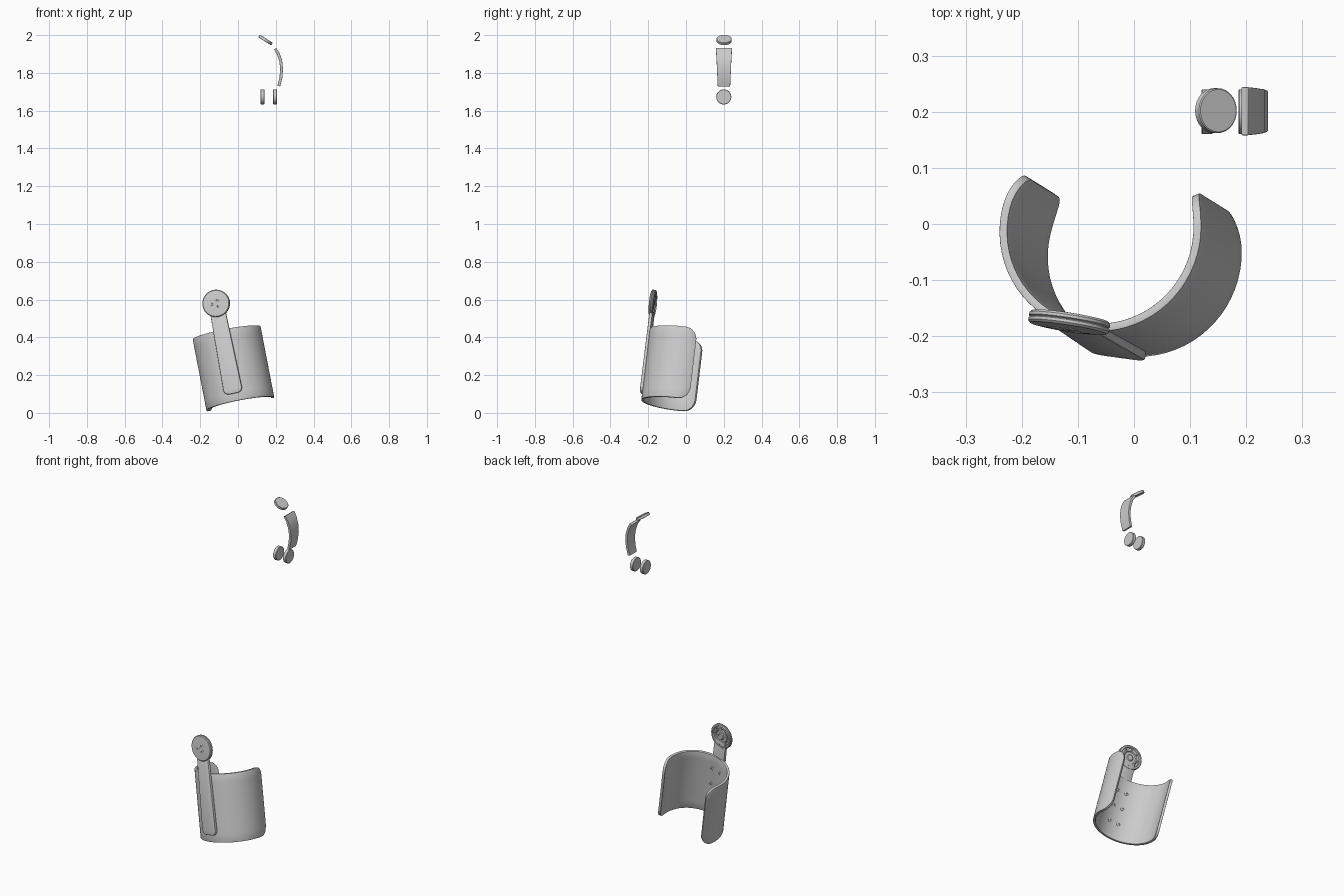
import bpy, bmesh, math
from mathutils import Matrix, Vector

cube = bpy.data.objects.get("Cube")
if cube:
    bpy.data.objects.remove(cube, do_unlink=True)

grey = bpy.data.materials.new("plain grey")
grey.use_nodes = True
grey.diffuse_color = (0.6, 0.6, 0.6, 1)
grey.node_tree.nodes["Principled BSDF"].inputs["Base Color"].default_value = (0.6, 0.6, 0.6, 1)


def frame(origin, up, side):
    """Matrix whose z is up and whose x is near side."""
    z = Vector(up).normalized()
    y = z.cross(Vector(side)).normalized()
    x = y.cross(z)
    m = Matrix((x, y, z)).transposed().to_4x4()
    m.translation = origin
    return m


def finish(name, bm, matrix, solid=0, bevel=0, angle=35):
    """Turn a bmesh into a shaded object with its modifiers applied."""
    bmesh.ops.recalc_face_normals(bm, faces=bm.faces)
    mesh = bpy.data.meshes.new(name)
    bm.to_mesh(mesh)
    bm.free()
    mesh.materials.append(grey)
    ob = bpy.data.objects.new(name, mesh)
    bpy.context.collection.objects.link(ob)
    ob.matrix_world = matrix
    if solid:
        mod = ob.modifiers.new("thickness", "SOLIDIFY")
        mod.thickness, mod.offset = solid, 0
    if bevel:
        mod = ob.modifiers.new("soft edge", "BEVEL")
        mod.width, mod.segments, mod.limit_method = bevel, 2, 'ANGLE'
        mod.angle_limit = math.radians(50)
    bpy.ops.object.select_all(action='DESELECT')
    ob.select_set(True)
    bpy.context.view_layer.objects.active = ob
    if ob.modifiers:
        bpy.ops.object.convert(target='MESH')
    bpy.ops.object.shade_smooth_by_angle(angle=math.radians(angle))
    return ob


def lathe(name, profile, matrix, seg=32):
    """Closed turned part from (radius, height) pairs."""
    bm = bmesh.new()
    rings = [[bm.verts.new((r * math.cos(t), r * math.sin(t), h))
              for t in (math.tau * i / seg for i in range(seg))] for r, h in profile]
    for a, b in zip(rings, rings[1:]):
        for i in range(seg):
            j = (i + 1) % seg
            bm.faces.new((a[i], a[j], b[j], b[i]))
    bm.faces.new(rings[0])
    bm.faces.new(rings[-1])
    return finish(name, bm, matrix)


# Open cuff: part of a tilted cylinder with rounded corners
HEIGHT, RADIUS, CORNER = 0.386, 0.176, 0.065
cuff_frame = frame((0.0125, -0.055, 0.047), (-0.188, 0.117, 0.974), (1, 0, 0))
start, end = math.radians(-216), math.radians(22)
length = (end - start) * RADIUS
bend = [CORNER * (1 - math.cos(math.pi / 2 * i / 8)) for i in range(9)]
middle = [CORNER + (length - 2 * CORNER) * i / 36 for i in range(1, 36)]
columns = bend + middle + [length - d for d in reversed(bend)]
bm = bmesh.new()
grid = []
for s in columns:
    gap = max(0, CORNER - min(s, length - s))
    inset = CORNER - math.sqrt(max(0, CORNER ** 2 - gap ** 2))
    t = start + s / RADIUS
    grid.append([bm.verts.new((RADIUS * math.cos(t), RADIUS * math.sin(t),
                               inset + (HEIGHT - 2 * inset) * k / 8)) for k in range(9)])
for a, b in zip(grid, grid[1:]):
    for k in range(8):
        bm.faces.new((a[k], b[k], b[k + 1], a[k + 1]))
finish("arm_cuff", bm, cuff_frame, solid=0.014, bevel=0.004)

# Strap frame: x across, y along the cuff axis, z outward
spin = math.radians(-99)
outward = Vector((math.cos(spin), math.sin(spin), 0))
strap_frame = cuff_frame @ frame((0, 0, 0), outward, (-outward.y, outward.x, 0))

# Flat tapered strap with rounded lower corners
LOW, HIGH, WIDE, NARROW, ROUND = 0.04, 0.5, 0.05, 0.041, 0.028
outline = [(NARROW, HIGH), (-NARROW, HIGH)]
for sign, first in ((-1, math.pi), (1, 1.5 * math.pi)):
    for i in range(7):
        t = first + math.pi / 2 * i / 6
        outline.append((sign * (WIDE - ROUND) + ROUND * math.cos(t),
                        LOW + ROUND + ROUND * math.sin(t)))
bm = bmesh.new()
base = bm.faces.new([bm.verts.new((x, y, 0.175)) for x, y in outline])
top = bmesh.ops.extrude_face_region(bm, geom=[base])["geom"]
bmesh.ops.translate(bm, vec=(0, 0, 0.017),
                    verts=[v for v in top if isinstance(v, bmesh.types.BMVert)])
finish("front_strap", bm, strap_frame, bevel=0.004)

# Round joint at the strap's end: domed front, grooved rim, recessed back
joint = strap_frame @ Matrix.Translation((0, 0.529, 0.185))
lathe("joint_disc", [(0.015, -0.008), (0.02, -0.004), (0.034, -0.004), (0.038, -0.009),
                     (0.043, -0.009), (0.046, -0.004), (0.056, -0.004), (0.06, -0.012),
                     (0.069, -0.011), (0.073, -0.007), (0.073, -0.002), (0.07, 0),
                     (0.073, 0.002), (0.073, 0.007), (0.069, 0.011), (0.04, 0.013),
                     (0.01, 0.0135)], joint, 48)

# Small screws on both faces of the joint
stud = [(0.011, -0.003), (0.011, 0.002), (0.008, 0.004), (0.005, 0.004), (0.004, 0.001)]
for i in range(3):
    t = math.radians(60 + 120 * i)
    x, y = 0.019 * math.cos(t), 0.019 * math.sin(t)
    lathe(f"joint_screw_{i + 1}", stud, joint @ Matrix.Translation((x, y, 0.012)), 16)
for i in range(8):
    t = math.tau * i / 8
    spot = Matrix.Translation((0.051 * math.cos(t), 0.051 * math.sin(t), -0.005))
    lathe(f"joint_back_stud_{i + 1}", [(0.005, 0), (0.005, -0.004), (0.003, -0.006)],
          joint @ spot, 10)

# Rivets inside the cuff, two columns of three
for row in range(3):
    for side in (-1, 1):
        t = spin + side * 0.17
        inward = Vector((-math.cos(t), -math.sin(t), 0))
        place = frame(-inward * 0.169 + Vector((0, 0, 0.1 + 0.1 * row)), inward, (0, 0, 1))
        lathe(f"cuff_rivet_{row + 1}_{'left' if side > 0 else 'right'}", stud,
              cuff_frame @ place, 16)

# Three loose upper discs
coin = [(0.038, -0.01), (0.04, -0.008), (0.04, 0.008), (0.038, 0.01)]
for name, spot, axis in (("lower_disc_right", (0.13, 0.2, 1.673), (1, 0, 0)),
                         ("lower_disc_left", (0.196, 0.2, 1.673), (1, 0, 0)),
                         ("top_disc", (0.146, 0.202, 1.974), (0.54, 0, 0.84))):
    lathe(name, [(r, h * 0.8) if name == "top_disc" else (r, h) for r, h in coin],
          frame(spot, axis, (0, 1, 0)))

# Curved upper plate, wider at its top
path = [(0.197, 1.928), (0.214, 1.9), (0.226, 1.863), (0.231, 1.82), (0.227, 1.775),
        (0.216, 1.73)]
bm = bmesh.new()
rows = []
for i, (x, z) in enumerate(path):
    half = 0.043 - 0.01 * i / (len(path) - 1)
    rows.append([bm.verts.new((x, 0.201 + side * half, z)) for side in (-1, 1)])
for a, b in zip(rows, rows[1:]):
    bm.faces.new((a[0], a[1], b[1], b[0]))
finish("curved_plate", bm, Matrix(), solid=0.015, bevel=0.002, angle=20)
